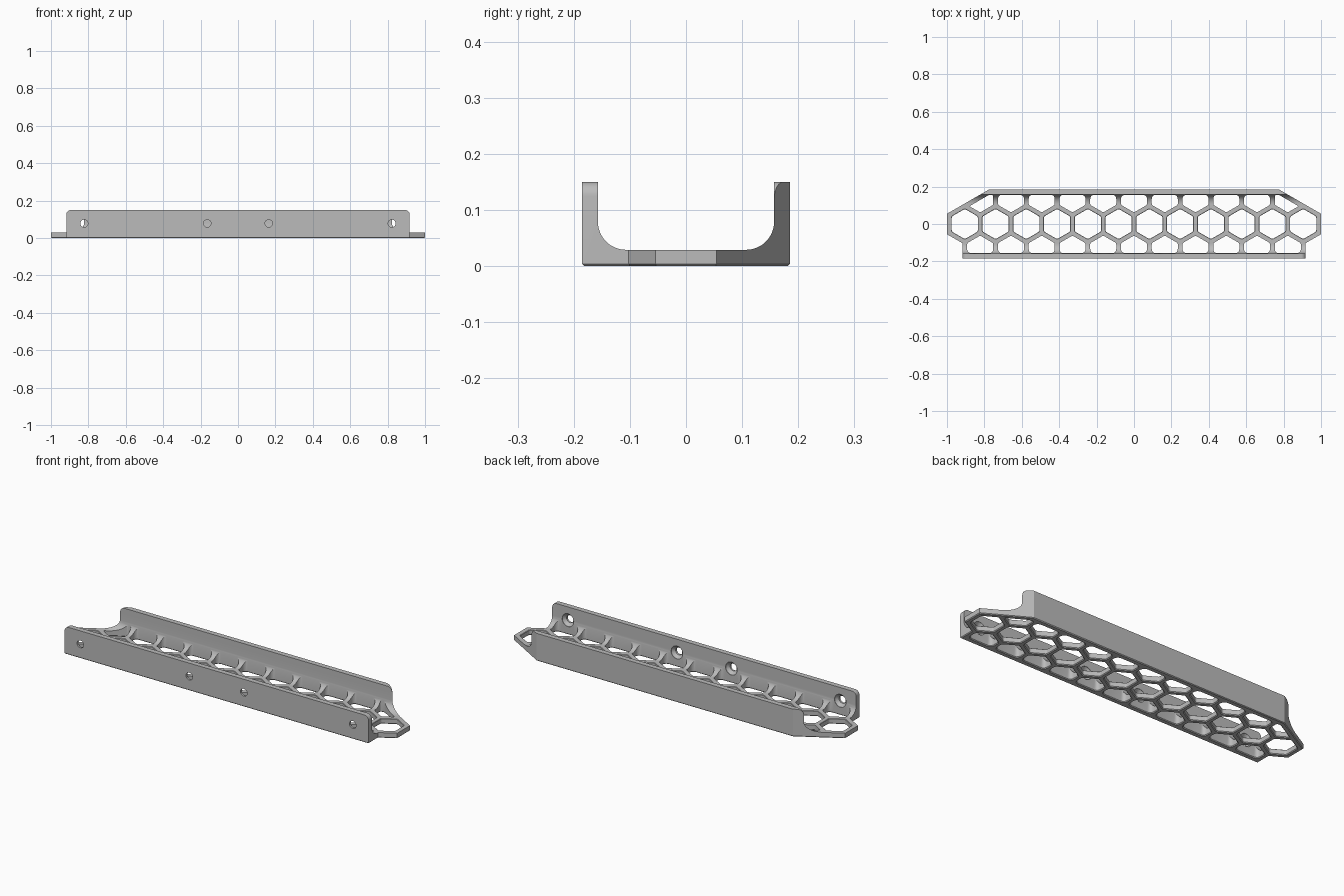
import bpy, bmesh, math
from mathutils import Vector

if "Cube" in bpy.data.objects:
    bpy.data.objects.remove(bpy.data.objects["Cube"])

PITCH = 0.1645                # hexagon spacing
RIB = 0.025                   # width of the honeycomb ribs
HALF_W, HEIGHT, FLOOR = 0.185, 0.15, 0.029
WALL_IN = 0.157               # inner face of the side walls
FRONT_END = 0.918             # half length of the front wall
CHAMFER = 0.004

grey = bpy.data.materials.new("grey plastic")
grey.use_nodes = True
grey.diffuse_color = (0.5, 0.5, 0.5, 1)
grey.node_tree.nodes["Principled BSDF"].inputs["Base Color"].default_value = (0.5, 0.5, 0.5, 1)


def loft(bm, rings):
    """Closed solid through rings with equal point counts."""
    loops = [[bm.verts.new(p) for p in ring] for ring in rings]
    n = len(loops[0])
    for a, b in zip(loops, loops[1:]):
        for i in range(n):
            j = (i + 1) % n
            bm.faces.new((a[i], a[j], b[j], b[i]))
    bm.faces.new(loops[0][::-1])
    bm.faces.new(loops[-1])


def make(name, bm):
    bmesh.ops.recalc_face_normals(bm, faces=bm.faces)
    mesh = bpy.data.meshes.new(name)
    bm.to_mesh(mesh)
    bm.free()
    mesh.materials.append(grey)
    ob = bpy.data.objects.new(name, mesh)
    bpy.context.collection.objects.link(ob)
    return ob


def offset(poly, d):
    """Move the edges of a counter-clockwise polygon outward by d."""
    out = []
    for i, p in enumerate(poly):
        e1 = (p - poly[i - 1]).normalized()
        e2 = (poly[(i + 1) % len(poly)] - p).normalized()
        n1, n2 = Vector((e1.y, -e1.x)), Vector((e2.y, -e2.x))
        out.append(p + (n1 + n2) * d / (1 + n1.dot(n2)))
    return out


def clip(poly, point, normal):
    """Keep the part of a polygon on the normal's side of a line."""
    out = []
    for i, p in enumerate(poly):
        q = poly[(i + 1) % len(poly)]
        a, b = (p - point).dot(normal), (q - point).dot(normal)
        if a >= 0:
            out.append(p)
        if a * b < 0:
            out.append(p.lerp(q, a / (a - b)))
    return out


def rounded(poly, radius, steps=5):
    """Round each corner; radius is a function of the corner."""
    out = []
    for i, p in enumerate(poly):
        a, b = poly[i - 1] - p, poly[(i + 1) % len(poly)] - p
        r = min(radius(p), 0.45 * a.length, 0.45 * b.length)
        a, b = p + a.normalized() * r, p + b.normalized() * r
        for k in range(steps + 1):
            t = k / steps
            out.append(a * (1 - t) ** 2 + p * 2 * t * (1 - t) + b * t * t)
    return out


def at(poly, z):
    return [(p.x, p.y, z) for p in poly]


# U-shaped channel with filleted inside corners
R = 0.05
half = [(WALL_IN, HEIGHT)]
for k in range(13):
    a = k / 12 * math.pi / 2
    half.append((WALL_IN - R + R * math.cos(a), FLOOR + R - R * math.sin(a)))
inner = half + [(-y, z) for y, z in reversed(half)]
section = [(-HALF_W, HEIGHT), (-HALF_W, CHAMFER), (CHAMFER - HALF_W, 0),
           (HALF_W - CHAMFER, 0), (HALF_W, CHAMFER), (HALF_W, HEIGHT)] + inner
bm = bmesh.new()
loft(bm, [[(x, y, z) for y, z in section] for x in (-1.1, 1.1)])
tray = make("honeycomb_tray", bm)

# Plan outline following the end hexagons
hex_r = (PITCH + RIB) / math.sqrt(3)
corner = Vector((1, hex_r / 2))
slope = math.tan(math.pi / 6)
right = [Vector((FRONT_END, -HALF_W - 0.05)),
         Vector((FRONT_END, -hex_r / 2 - (1 - FRONT_END) * slope)),
         Vector((1, -hex_r / 2)), corner,
         Vector((1 - (HALF_W + 0.05 - corner.y) / slope, HALF_W + 0.05))]
outline = right + [Vector((-p.x, p.y)) for p in reversed(right)]
bm = bmesh.new()
loft(bm, [at(offset(outline, -2 * CHAMFER), -CHAMFER),
          at(outline, CHAMFER), at(outline, HEIGHT + 0.05)])
plan = make("plan_cutter", bm)

# Honeycomb openings: a full middle row and a row clipped by each wall
cut = bmesh.new()


def opening(cx, cy):
    r = (PITCH - RIB) / math.sqrt(3)
    poly = [Vector((cx + r * math.cos(math.radians(30 + 60 * k)),
                    cy + r * math.sin(math.radians(30 + 60 * k)))) for k in range(6)]
    wall = WALL_IN - 0.001
    poly = clip(poly, Vector((0, wall)), Vector((0, -1)))
    poly = clip(poly, Vector((0, -wall)), Vector((0, 1)))
    for s in (-1, 1):
        n = Vector((-0.5 * s, -math.sqrt(0.75)))
        poly = clip(poly, Vector((s * corner.x, corner.y)) + n * RIB, n)
    poly = rounded(poly, lambda p: 0.03 if abs(p.y) > 0.15 else 0.008)
    wide = offset(poly, 2 * CHAMFER)
    rings = [at(wide, -CHAMFER), at(poly, CHAMFER)]
    if cy == 0:
        rings += [at(poly, FLOOR - CHAMFER / 2), at(wide, FLOOR + CHAMFER * 1.5)]
    else:
        rings.append(at(poly, HEIGHT - 0.02))
    loft(cut, rings)


for k in range(12):
    opening((k - 5.5) * PITCH, 0)
for k in range(-5, 6):
    for s in (-1, 1):
        opening(k * PITCH, s * PITCH * math.sqrt(0.75))
holes = make("honeycomb_cutter", cut)

# Countersunk screw holes in the front wall
bm = bmesh.new()
for k in (-5, -1, 1, 5):
    loft(bm, [[(k * PITCH + r * math.cos(a), y, 0.078 + r * math.sin(a))
               for a in [math.tau * i / 32 for i in range(32)]]
              for y, r in ((-0.2, 0.02), (-0.174, 0.02), (-0.158, 0.035), (-0.11, 0.035))])
screws = make("screw_hole_cutter", bm)

# Rounding of the upper wall corners
bm = bmesh.new()
for s in (-1, 1):
    for end, y0, y1, r in ((FRONT_END, -0.2, -0.12, 0.025), (0.822, 0.12, 0.2, 0.028)):
        arc = [(end - r + r * math.cos(a), HEIGHT - r + r * math.sin(a))
               for a in [math.pi / 16 * i for i in range(9)]]
        arc += [(end - r, HEIGHT + 0.02), (end + 0.1, HEIGHT + 0.02), (end + 0.1, HEIGHT - r)]
        loft(bm, [[(s * x, y, z) for x, z in arc] for y in (y0, y1)])
corners = make("corner_cutter", bm)

# Apply the cuts and remove the cutters
for cutter, mode in ((plan, 'INTERSECT'), (holes, 'DIFFERENCE'),
                     (screws, 'DIFFERENCE'), (corners, 'DIFFERENCE')):
    cutter.hide_render = True
    mod = tray.modifiers.new(cutter.name, 'BOOLEAN')
    mod.object, mod.operation, mod.solver = cutter, mode, 'EXACT'
bpy.context.view_layer.update()
result = bpy.data.meshes.new_from_object(tray.evaluated_get(bpy.context.evaluated_depsgraph_get()))
tray.modifiers.clear()
tray.data = result
for cutter in (plan, holes, screws, corners):
    bpy.data.objects.remove(cutter)

bpy.ops.object.select_all(action='DESELECT')
tray.select_set(True)
bpy.context.view_layer.objects.active = tray
bpy.ops.object.shade_smooth_by_angle(angle=math.radians(25))
